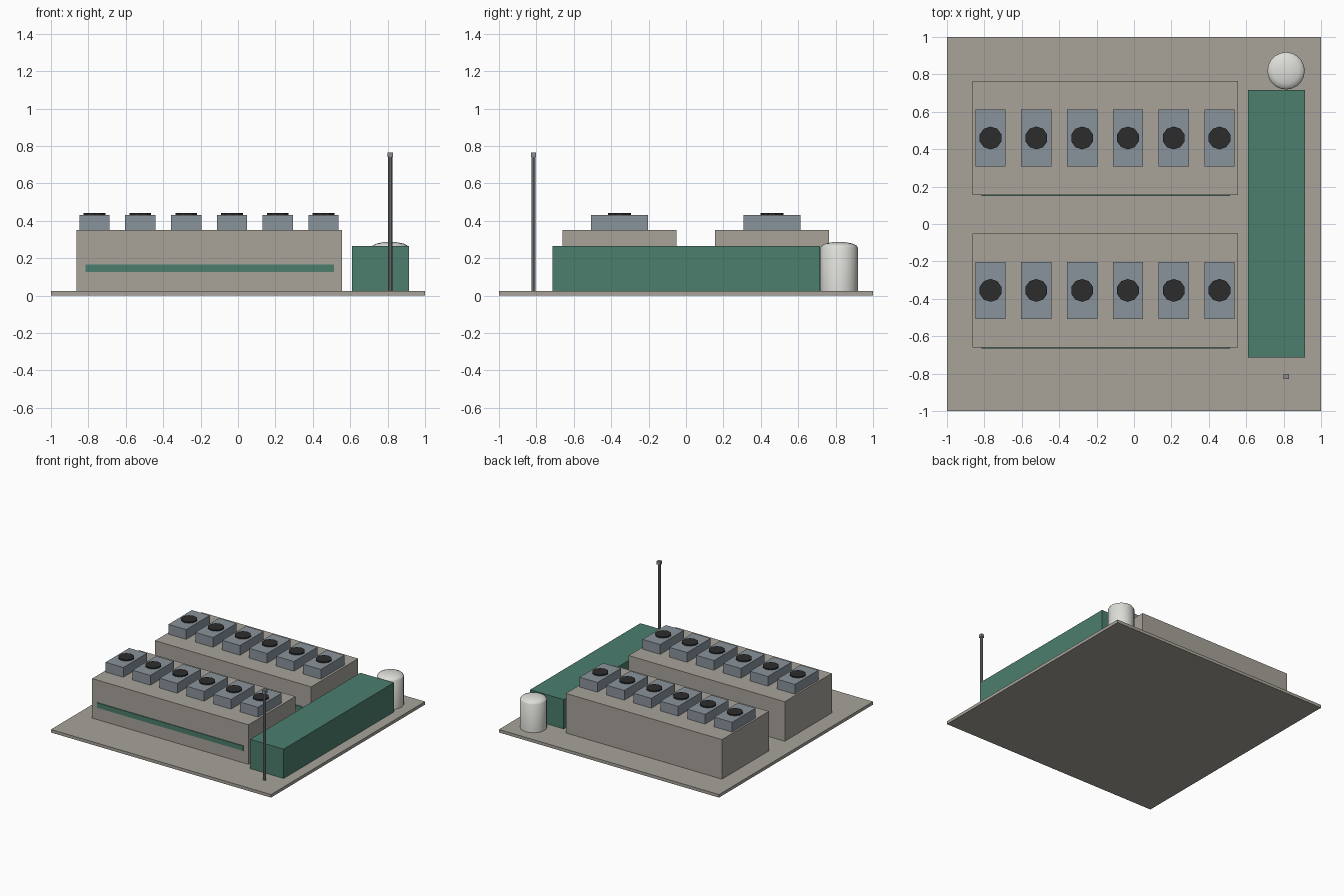
import bpy, bmesh, math
from mathutils import Matrix

if "Cube" in bpy.data.objects:
    bpy.data.objects.remove(bpy.data.objects["Cube"])


def material(name, rgb):
    m = bpy.data.materials.new(name)
    lin = [((c / 255 + 0.055) / 1.055) ** 2.4 for c in rgb]
    m.diffuse_color = (*lin, 1)
    m.use_nodes = True
    m.node_tree.nodes["Principled BSDF"].inputs["Base Color"].default_value = m.diffuse_color
    return m


CONCRETE = material("warm_concrete", (168, 163, 154))
GREEN = material("dark_green", (76, 126, 110))
STEEL = material("blue_grey_steel", (138, 148, 156))
BLACK = material("fan_black", (44, 44, 44))
WHITE = material("tank_white", (222, 222, 217))
GREY = material("mast_grey", (138, 141, 146))


def finish(name, bm, mat):
    me = bpy.data.meshes.new(name)
    bmesh.ops.recalc_face_normals(bm, faces=bm.faces)
    bm.to_mesh(me)
    bm.free()
    me.materials.append(mat)
    ob = bpy.data.objects.new(name, me)
    bpy.context.collection.objects.link(ob)
    return ob


def box(name, x0, x1, y0, y1, z0, z1, mat):
    bm = bmesh.new()
    bmesh.ops.create_cube(bm, size=1, matrix=Matrix.Translation(
        ((x0 + x1) / 2, (y0 + y1) / 2, (z0 + z1) / 2)) @ Matrix.Diagonal((x1 - x0, y1 - y0, z1 - z0, 1)))
    return finish(name, bm, mat)


def cylinder(name, x, y, r, z0, z1, n, mat):
    bm = bmesh.new()
    bmesh.ops.create_cone(bm, cap_ends=True, segments=n, radius1=r, radius2=r, depth=z1 - z0,
                          matrix=Matrix.Translation((x, y, (z0 + z1) / 2)))
    return finish(name, bm, mat)


# Site slab
box("site_slab", -1, 1, -1, 1, 0, 0.025, CONCRETE)

# Two long halls, each with a front stripe and six rooftop cooling units
for label, yc in (("front", -0.355), ("back", 0.46)):
    y0, y1 = yc - 0.305, yc + 0.305
    box(label + "_hall", -0.863, 0.557, y0, y1, 0.025, 0.35, CONCRETE)
    box(label + "_hall_stripe", -0.815, 0.512, y0 - 0.006, y0 + 0.002, 0.125, 0.166, GREEN)
    for i in range(6):
        x = -0.767 + i * 0.2448
        box(f"{label}_cooler_{i + 1}", x - 0.081, x + 0.081, yc - 0.153, yc + 0.153, 0.35, 0.43, STEEL)
        cylinder(f"{label}_fan_{i + 1}", x, yc, 0.061, 0.428, 0.44, 10, BLACK)

# Side building
box("side_building", 0.61, 0.915, -0.714, 0.716, 0.025, 0.266, GREEN)

# Storage tank: lathed profile with a shallow domed top
profile = [(0.1, 0.025), (0.1, 0.257)]
profile += [(0.1 * math.cos(a), 0.257 + 0.03 * math.sin(a))
            for a in (math.radians(d) for d in (22.5, 45, 67.5))]
N = 20
bm = bmesh.new()
rings = [[bm.verts.new((0.813 + r * math.cos(2 * math.pi * k / N), 0.819 + r * math.sin(2 * math.pi * k / N), z))
          for k in range(N)] for r, z in profile]
top = bm.verts.new((0.813, 0.819, 0.287))
for lo, hi in zip(rings, rings[1:]):
    for k in range(N):
        bm.faces.new((lo[k], lo[(k + 1) % N], hi[(k + 1) % N], hi[k]))
for k in range(N):
    bm.faces.new((rings[-1][k], rings[-1][(k + 1) % N], top))
bm.faces.new(rings[0][::-1])
tank = finish("storage_tank", bm, WHITE)
bpy.context.view_layer.objects.active = tank
tank.select_set(True)
bpy.ops.object.shade_smooth_by_angle(angle=math.radians(40))

# Mast with a small head
cylinder("mast", 0.814, -0.816, 0.011, 0.025, 0.745, 8, GREY)
box("mast_head", 0.8, 0.828, -0.83, -0.802, 0.74, 0.766, GREY)
